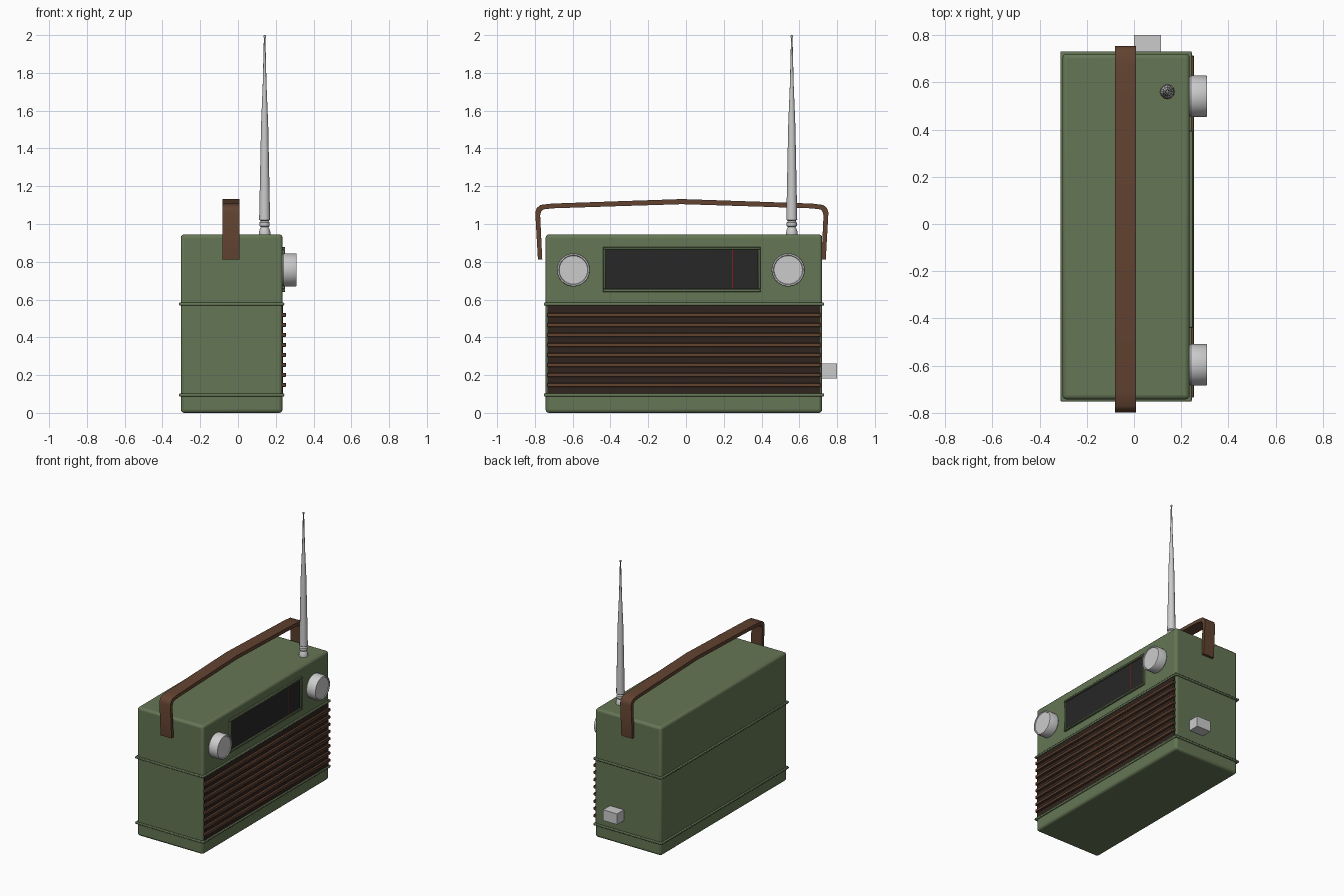
import bpy, bmesh, math
from mathutils import Vector, Matrix

if "Cube" in bpy.data.objects:
    bpy.data.objects.remove(bpy.data.objects["Cube"])


def material(name, rgb):
    m = bpy.data.materials.new(name)
    m.diffuse_color = (*rgb, 1)
    m.use_nodes = True
    m.node_tree.nodes["Principled BSDF"].inputs["Base Color"].default_value = m.diffuse_color
    return m


GREEN = material("green", (0.13, 0.18, 0.09))
BROWN = material("brown", (0.12, 0.055, 0.03))
DARK_BROWN = material("dark_brown", (0.03, 0.018, 0.013))
BLACK = material("black", (0.02, 0.02, 0.02))
RED = material("red", (0.25, 0.01, 0.01))


def finish(name, bm, mat=None, bevel=0, segments=2, smooth=True):
    bmesh.ops.recalc_face_normals(bm, faces=bm.faces[:])
    me = bpy.data.meshes.new(name)
    bm.to_mesh(me)
    bm.free()
    ob = bpy.data.objects.new(name, me)
    bpy.context.collection.objects.link(ob)
    if mat:
        me.materials.append(mat)
    if bevel:
        b = ob.modifiers.new("bevel", 'BEVEL')
        b.width, b.segments = bevel, segments
    if smooth:
        bpy.ops.object.select_all(action='DESELECT')
        ob.select_set(True)
        bpy.context.view_layer.objects.active = ob
        bpy.ops.object.shade_smooth_by_angle(angle=math.radians(35))
    return ob


def add_box(bm, x, y, z):
    lo, hi = Vector((x[0], y[0], z[0])), Vector((x[1], y[1], z[1]))
    bmesh.ops.create_cube(bm, size=1, matrix=Matrix.Translation((lo + hi) / 2)
                          @ Matrix.Diagonal((*(hi - lo), 1)))


def box(name, x, y, z, mat=None, bevel=0, segments=2):
    bm = bmesh.new()
    add_box(bm, x, y, z)
    return finish(name, bm, mat, bevel, segments)


def lathe(name, profile, sides, matrix, mat=None):
    """Revolve (radius, height) points around local z."""
    bm = bmesh.new()
    rings = [[bm.verts.new((r * math.cos(i * math.tau / sides),
                            r * math.sin(i * math.tau / sides), h))
              for i in range(sides)] for r, h in profile]
    for a, b in zip(rings, rings[1:]):
        for i in range(sides):
            j = (i + 1) % sides
            bm.faces.new((a[i], a[j], b[j], b[i]))
    bm.faces.new(rings[0])
    bm.faces.new(rings[-1])
    bm.transform(matrix)
    return finish(name, bm, mat)


# Case with two raised trim bands
box("case", (-0.303, 0.236), (-0.743, 0.721), (0.0, 0.945), GREEN, 0.018, 3)
for name, z in (("lower_trim", 0.095), ("upper_trim", 0.576)):
    box(name, (-0.312, 0.245), (-0.752, 0.731), (z - 0.008, z + 0.008), GREEN, 0.005)

# Speaker grille: dark panel and horizontal slats
box("grille_panel", (0.2, 0.238), (-0.732, 0.71), (0.1, 0.57), DARK_BROWN)
for i in range(8):
    z = 0.148 + i * 0.0529
    box(f"grille_slat_{i + 1}", (0.225, 0.254), (-0.735, 0.713),
        (z - 0.011, z + 0.011), BROWN, 0.003, 1)

# Tuning dial: frame, glass and needle
Y0, Y1, Z0, Z1, W = -0.44, 0.395, 0.64, 0.879, 0.015
bm = bmesh.new()
for y, z in (((Y0, Y1), (Z0, Z0 + W)), ((Y0, Y1), (Z1 - W, Z1)),
             ((Y0, Y0 + W), (Z0 + W, Z1 - W)), ((Y1 - W, Y1), (Z0 + W, Z1 - W))):
    add_box(bm, (0.22, 0.25), y, z)
finish("dial_frame", bm, GREEN, 0.003, 1)
box("dial_glass", (0.2, 0.239), (Y0 + 0.01, Y1 - 0.01), (Z0 + 0.01, Z1 - 0.01), BLACK)
box("dial_needle", (0.235, 0.241), (0.243, 0.248), (Z0 + W, Z1 - W), RED)

# Two knobs with a slightly dished face
knob = [(0.084, 0), (0.088, 0.005), (0.088, 0.068), (0.085, 0.074),
        (0.078, 0.074), (0.075, 0.069)]
for name, y in (("volume_knob", -0.596), ("tuning_knob", 0.541)):
    lathe(name, knob, 32, Matrix.Translation((0.236, y, 0.757))
          @ Matrix.Rotation(math.pi / 2, 4, 'Y'))

# Telescopic antenna on a swivel base
antenna = [(0.031, 0.935), (0.031, 0.955), (0.025, 0.975), (0.02, 0.983),
           (0.027, 0.99), (0.027, 1.008), (0.02, 1.016), (0.029, 1.022),
           (0.025, 1.22), (0.019, 1.52), (0.01, 1.74), (0.004, 1.985),
           (0.007, 1.99), (0.007, 1.997), (0.003, 2.0)]
lathe("antenna", antenna, 12, Matrix.Translation((0.141, 0.56, 0)))

# Switch block on the side
box("side_switch", (0.0, 0.115), (0.7, 0.8), (0.183, 0.262))

# Leather strap handle: outer half profile, mirrored, then given thickness
half = [(0.762, 0.813, 0.739), (0.776, 1.06, 0.750), (0.768, 1.085, 0.745),
        (0.748, 1.101, 0.735), (0.69, 1.108, 0.685), (0.35, 1.12, 0.35)]
inner_z = [0.813, 1.045, 1.065, 1.077, 1.083, 1.094]
CY = -0.022
outer = [(-y, z) for y, z, _ in half] + [(0, 1.132)] + [(y, z) for y, z, _ in half[::-1]]
inner = [(-y, z) for (_, _, y), z in zip(half, inner_z)] + [(0, 1.105)] + \
        [(y, z) for (_, _, y), z in list(zip(half, inner_z))[::-1]]
bm = bmesh.new()
sections = [[bm.verts.new((x, CY + p[0], p[1]))
             for x, p in ((-0.081, o), (0.008, o), (0.008, i), (-0.081, i))]
            for o, i in zip(outer, inner)]
for a, b in zip(sections, sections[1:]):
    for k in range(4):
        n = (k + 1) % 4
        bm.faces.new((a[k], a[n], b[n], b[k]))
bm.faces.new(sections[0])
bm.faces.new(sections[-1])
finish("handle_strap", bm, BROWN)
